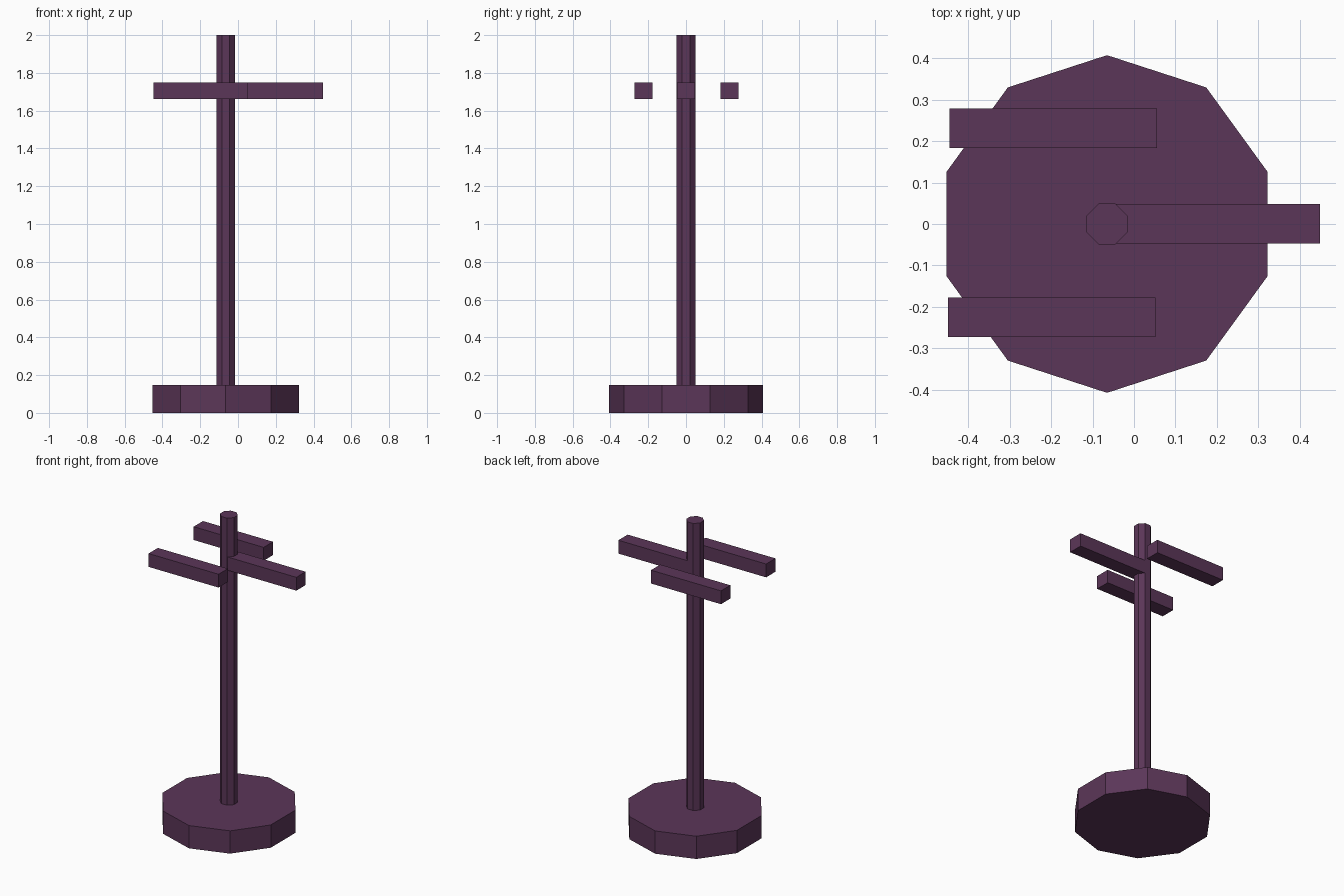
import bpy
from math import radians, cos

if "Cube" in bpy.data.objects:
    bpy.data.objects.remove(bpy.data.objects["Cube"])

mat = bpy.data.materials.new("dark_purple")
mat.diffuse_color = (0.105, 0.037, 0.098, 1)
mat.use_nodes = True
mat.node_tree.nodes["Principled BSDF"].inputs["Base Color"].default_value = mat.diffuse_color
POLE_X = -0.065


def finish(name):
    obj = bpy.context.object
    obj.name = obj.data.name = name
    obj.data.materials.append(mat)
    return obj


def prism(name, sides, radius, z0, z1, turn):
    bpy.ops.mesh.primitive_cylinder_add(
        vertices=sides, radius=radius, depth=z1 - z0,
        location=(POLE_X, 0, (z0 + z1) / 2), rotation=(0, 0, radians(turn)))
    finish(name)


def bar(name, x, y):
    bpy.ops.mesh.primitive_cube_add(size=1, location=(x, y, 1.706))
    obj = finish(name)
    obj.scale = (0.50, 0.095, 0.086)


# Ten-sided base with corners facing front and back
prism("base", 10, 0.407, 0, 0.147, 0)

# Eight-sided pole with flats facing the axes
prism("pole", 8, 0.049 / cos(radians(22.5)), 0.14, 2.0, 22.5)

# Three arms: one through the pole, two offset to the sides
bar("arm_centre", 0.199, 0.001)
bar("arm_back", -0.195, 0.231)
bar("arm_front", -0.198, -0.225)
